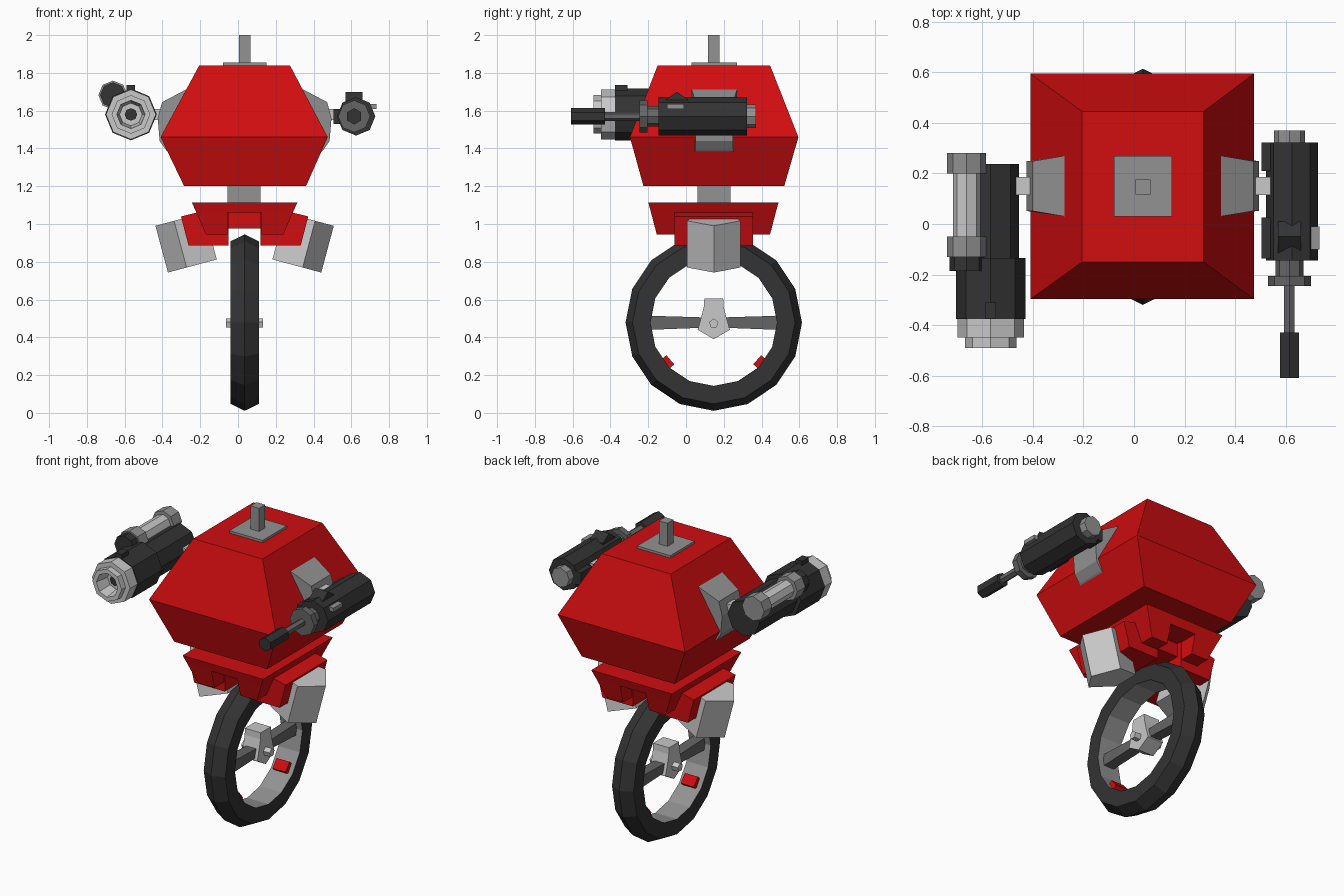
import bpy, bmesh, math
from mathutils import Vector, Matrix

if "Cube" in bpy.data.objects:
    bpy.data.objects.remove(bpy.data.objects["Cube"])

CX, CY = 0.035, 0.147      # centre line of the body and wheel


def material(name, r, g, b):
    m = bpy.data.materials.new(name)
    m.diffuse_color = (r, g, b, 1)
    m.use_nodes = True
    m.node_tree.nodes["Principled BSDF"].inputs["Base Color"].default_value = m.diffuse_color
    return m


RED = material("red paint", 0.64, 0.004, 0.005)
DARK = material("dark rubber", 0.033, 0.033, 0.033)
STEEL = material("dark steel", 0.13, 0.13, 0.13)
MID = material("mid grey", 0.29, 0.29, 0.29)
LIGHT = material("light grey", 0.58, 0.58, 0.58)


def finish(name, bm, *mats):
    bmesh.ops.recalc_face_normals(bm, faces=bm.faces)
    me = bpy.data.meshes.new(name)
    bm.to_mesh(me)
    bm.free()
    for m in mats:
        me.materials.append(m)
    ob = bpy.data.objects.new(name, me)
    bpy.context.collection.objects.link(ob)
    return ob


def loft(name, mat, *levels):
    """Stack of rectangles, each (z, x0, x1, y0, y1)."""
    bm = bmesh.new()
    rings = [[bm.verts.new(p) for p in ((a, c, z), (b, c, z), (b, d, z), (a, d, z))]
             for z, a, b, c, d in levels]
    bm.faces.new(rings[0])
    bm.faces.new(rings[-1])
    for r, s in zip(rings, rings[1:]):
        for i in range(4):
            j = (i + 1) % 4
            bm.faces.new((r[i], r[j], s[j], s[i]))
    return finish(name, bm, mat)


def box(name, mat, x0, x1, y0, y1, z0, z1):
    return loft(name, mat, (z0, x0, x1, y0, y1), (z1, x0, x1, y0, y1))


def prism(name, mat, pts, a, b, axis):
    """Extrude an outline along x (outline y,z) or y (outline x,z)."""
    bm = bmesh.new()
    place = (lambda p, t: (t, p[0], p[1])) if axis == 'x' else (lambda p, t: (p[0], t, p[1]))
    r, s = ([bm.verts.new(place(p, t)) for p in pts] for t in (a, b))
    bm.faces.new(r)
    bm.faces.new(s)
    for i in range(len(pts)):
        j = (i + 1) % len(pts)
        bm.faces.new((r[i], r[j], s[j], s[i]))
    return finish(name, bm, mat)


def turned(name, mat, x, z, prof, n=8):
    """Lathe a (radius, y) profile round a y axis through x, z; a vertex points down."""
    bm = bmesh.new()
    rings = []
    for r, y in prof:
        if r == 0:
            rings.append([bm.verts.new((x, y, z))] * n)
        else:
            rings.append([bm.verts.new((x + r * math.sin(math.tau * i / n), y,
                                        z - r * math.cos(math.tau * i / n))) for i in range(n)])
    for p, q in zip(rings, rings[1:]):
        for i in range(n):
            j = (i + 1) % n
            bm.faces.new(list(dict.fromkeys((p[i], p[j], q[j], q[i]))))
    return finish(name, bm, mat)


def rod(name, mat, x, z, r, y0, y1, n=8):
    return turned(name, mat, x, z, [(0, y0), (r, y0), (r, y1), (0, y1)], n)


# torso, top plate, antenna and neck
loft("torso", RED, (1.20, -0.285, 0.36, -0.225, 0.52),
     (1.46, -0.41, 0.475, -0.297, 0.595), (1.84, -0.205, 0.275, -0.15, 0.445))
box("top_plate", MID, -0.08, 0.15, 0.03, 0.27, 1.835, 1.855)
box("antenna", MID, 0.005, 0.065, 0.117, 0.177, 1.85, 2.0)
box("neck", MID, -0.055, 0.12, 0.06, 0.235, 1.10, 1.21)

# pelvis: flared slab, a leg on either side, bridge over the wheel
loft("pelvis_slab", RED, (1.06, -0.22, 0.29, -0.185, 0.475),
     (1.115, -0.245, 0.315, -0.2, 0.49))
loft("pelvis_left", RED, (0.945, -0.17, -0.055, -0.155, 0.445),
     (1.06, -0.22, -0.055, -0.185, 0.475))
loft("pelvis_right", RED, (0.945, 0.125, 0.24, -0.155, 0.445),
     (1.06, 0.125, 0.29, -0.185, 0.475))
box("pelvis_bridge", RED, -0.055, 0.125, -0.03, 0.325, 0.975, 1.06)

for side, s in (("left", -1), ("right", 1)):
    # hip block, leaning outward
    hip = [(0.085, 0.887), (0.297, 0.887), (0.337, 1.04), (0.255, 1.06), (0.085, 1.06)]
    prism("hip_" + side, RED, [(CX + s * u, z) for u, z in hip], -0.06, 0.355, 'y')

    # five sided thigh guard, one edge facing outward
    bm = bmesh.new()
    a = math.radians(15) * s
    axis = Vector((math.sin(a), 0, math.cos(a)))
    out = Vector((s * math.cos(a), 0, -s * math.sin(a)))
    mid = Vector((CX + s * 0.296, CY, 0.905))
    ends = []
    for h in (-0.128, 0.128):
        ends.append([bm.verts.new(mid + axis * h + out * 0.148 * math.cos(math.tau * i / 5)
                     + Vector((0, 0.148 * math.sin(math.tau * i / 5), 0))) for i in range(5)])
        bm.faces.new(ends[-1])
    for i in range(5):
        j = (i + 1) % 5
        bm.faces.new((ends[0][i], ends[0][j], ends[1][j], ends[1][i]))
    finish("thigh_guard_" + side, bm, LIGHT)

    # shoulder mount with narrowed outer face, and stub to the gun
    bracket = [(0.25, 1.48), (0.31, 1.712), (0.437, 1.645), (0.46, 1.56),
               (0.45, 1.44), (0.415, 1.39), (0.335, 1.325)]
    mount = prism("shoulder_mount_" + side, MID,
                  [(CX + s * u, z) for u, z in bracket], 0.03, 0.27, 'y')
    for v in mount.data.vertices:
        if abs(v.co.x - CX) > 0.4:
            v.co.y = 0.15 + (v.co.y - 0.15) * 0.82
    x0, x1 = sorted((CX + s * 0.44, CX + s * 0.52))
    box("gun_stub_" + side, LIGHT, x0, x1, 0.115, 0.185, 1.55, 1.61)

# wheel: ridged tyre with a grey inner rim
WZ, N = 0.478, 16
section = [(0.467, 0), (0.43, 0.075), (0.335, 0.075), (0.335, -0.075), (0.43, -0.075)]
bm = bmesh.new()
rings = [[bm.verts.new((CX + w, CY + r * math.sin(math.tau * i / N),
                        WZ - r * math.cos(math.tau * i / N))) for r, w in section]
         for i in range(N)]
for i in range(N):
    p, q = rings[i], rings[(i + 1) % N]
    for k in range(5):
        m = (k + 1) % 5
        bm.faces.new((p[k], p[m], q[m], q[k])).material_index = 1 if k == 2 else 0
finish("wheel", bm, DARK, MID)

# spokes, hub and axle
for name, s in (("front", -1), ("back", 1)):
    prism("spoke_" + name, STEEL,
          [(CY, WZ - 0.025), (CY + s * 0.335, WZ - 0.038),
           (CY + s * 0.335, WZ + 0.036), (CY, WZ + 0.026)], CX - 0.035, CX + 0.035, 'x')
half = [(0.085, 0.44), (0.068, 0.50), (0.052, 0.565), (0.05, 0.605)]
prism("hub", LIGHT, [(CY, 0.39)] + [(CY + y, z) for y, z in half]
      + [(CY - y, z) for y, z in reversed(half)], CX - 0.055, CX + 0.055, 'x')
prism("axle", LIGHT, [(CY + 0.026 * math.sin(math.tau * i / 5),
                       WZ - 0.005 + 0.026 * math.cos(math.tau * i / 5)) for i in range(5)],
      CX - 0.098, CX + 0.098, 'x')

# red tabs on the inner rim
for name, s in (("front", -1), ("back", 1)):
    tab = box("rim_tab_" + name, RED, -0.045, 0.045, -0.032, 0.032, -0.02, 0.02)
    tab.matrix_world = (Matrix.Translation((CX, CY + s * 0.245, WZ - 0.21))
                        @ Matrix.Rotation(s * math.radians(49), 4, 'X'))

# right gun: slim barrel
GX, GZ = 0.625, 1.57
rod("right_gun_body", DARK, GX, GZ, 0.102, -0.145, 0.322)
rod("right_gun_rear_cap", MID, GX - 0.01, GZ, 0.062, 0.32, 0.37)
rod("right_gun_collar", STEEL, GX - 0.01, GZ, 0.055, -0.21, -0.14)
rod("right_gun_disc", STEEL, GX - 0.01, GZ, 0.085, -0.245, -0.205)
rod("right_gun_barrel", STEEL, GX - 0.01, GZ, 0.024, -0.44, -0.24, 6)
rod("right_gun_muzzle", DARK, GX - 0.01, GZ, 0.043, -0.61, -0.43, 6)
prism("right_gun_sight", DARK, [(-0.115, 1.65), (-0.05, 1.70), (0.01, 1.66), (0.01, 1.62),
                                (-0.115, 1.62)], 0.57, 0.66, 'x')
box("right_gun_lug_front", DARK, 0.505, 0.56, -0.137, 0.025, 1.53, 1.61)
box("right_gun_lug_back", DARK, 0.505, 0.56, 0.21, 0.322, 1.53, 1.61)
box("right_gun_vent", MID, 0.70, 0.733, -0.10, -0.01, 1.61, 1.635)

# left gun: wide hollow muzzle
LX, LZ = -0.567, 1.58
turned("left_gun_muzzle", LIGHT, LX, LZ,
       [(0, -0.37), (0.132, -0.37), (0.132, -0.45), (0.102, -0.45), (0.102, -0.49),
        (0.075, -0.49), (0.06, -0.40), (0, -0.40)])
rod("left_gun_bore", DARK, LX, LZ, 0.033, -0.415, -0.39)
rod("left_gun_front", DARK, LX, LZ, 0.137, -0.375, -0.135)
rod("left_gun_body", DARK, LX, LZ, 0.112, -0.14, 0.238)
box("left_gun_sight", DARK, -0.59, -0.545, -0.375, -0.31, 1.69, 1.735)

# canister riding on the left gun
KX, KZ = -0.662, 1.682
rod("canister_nose", DARK, KX, KZ, 0.068, -0.185, -0.13)
rod("canister_front_cap", MID, KX, KZ, 0.077, -0.13, -0.05)
rod("canister_tube", LIGHT, KX, KZ, 0.055, -0.05, 0.20)
rod("canister_rear_cap", MID, KX, KZ, 0.077, 0.20, 0.28)
